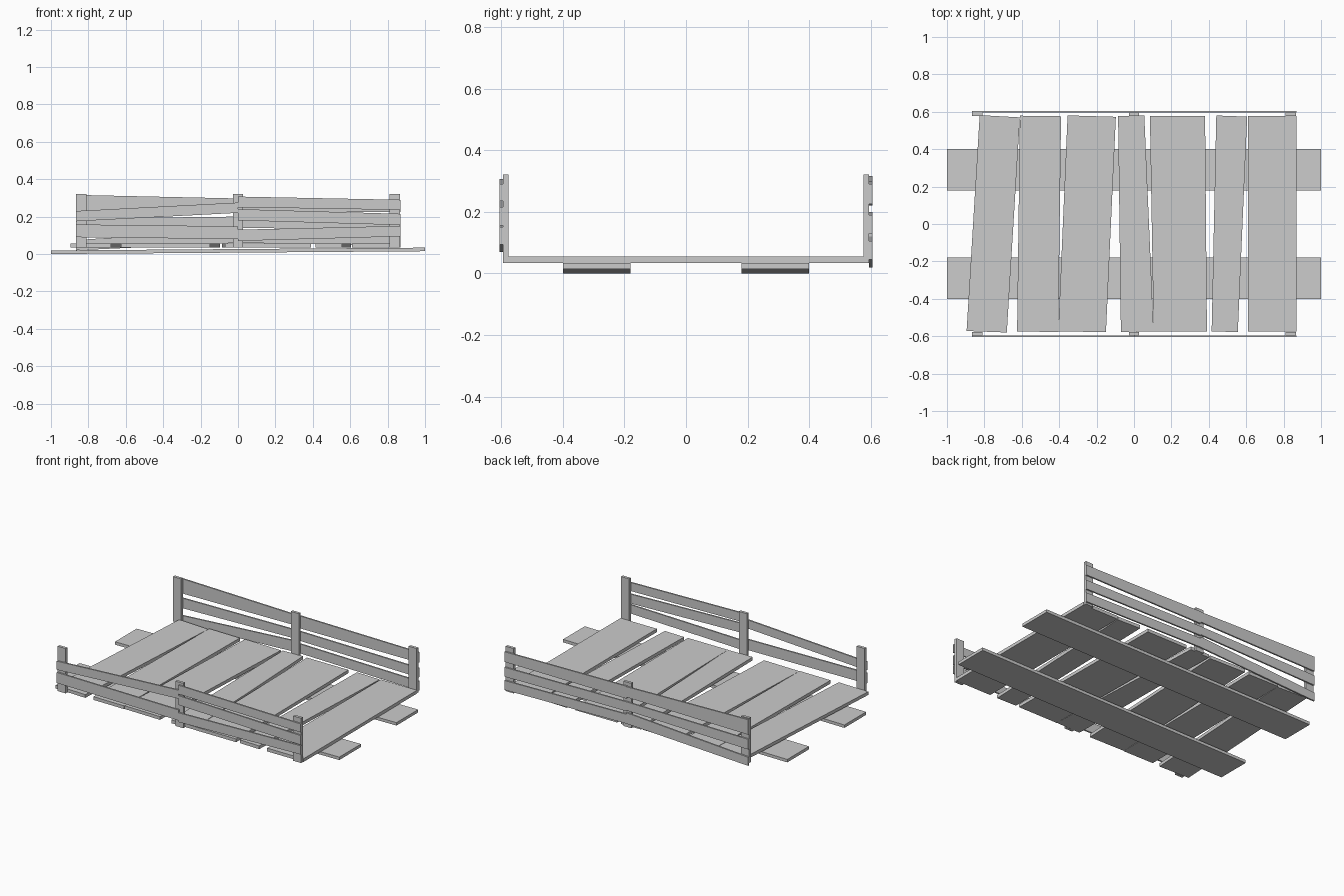
import bpy


def prism(name, quad, axis, lo, hi):
    """Extrude a four-point outline along z (plan outline) or y (elevation outline)."""
    place = (lambda p, d: (p[0], p[1], d)) if axis == 'z' else (lambda p, d: (p[0], d, p[1]))
    verts = [place(p, lo) for p in quad] + [place(p, hi) for p in quad]
    faces = [(3, 2, 1, 0), (4, 5, 6, 7)]
    faces += [(i, (i + 1) % 4, (i + 1) % 4 + 4, i + 4) for i in range(4)]
    if axis == 'y':
        faces = [f[::-1] for f in faces]
    mesh = bpy.data.meshes.new(name)
    mesh.from_pydata(verts, [], faces)
    mesh.update()
    ob = bpy.data.objects.new(name, mesh)
    bpy.context.collection.objects.link(ob)
    return ob


# Two slightly tilted bearers under the deck
for label, y0 in (("front", -0.40), ("back", 0.18)):
    prism(label + "_bearer", [(-1, 0), (1, 0.015), (1, 0.034), (-1, 0.019)], 'y', y0, y0 + 0.22)

# Uneven deck boards: front left, front right, back left, back right x, then end skew
boards = [
    (-0.895, -0.68, -0.825, -0.61, -0.008),
    (-0.625, -0.405, -0.61, -0.39, -0.002),
    (-0.405, -0.15, -0.355, -0.097, -0.005),
    (-0.07, 0.105, -0.085, 0.055, 0.003),
    (0.105, 0.39, 0.085, 0.38, 0.0),
    (0.415, 0.555, 0.44, 0.605, -0.004),
    (0.61, 0.868, 0.61, 0.868, 0.0),
]
for i, (fl, fr, bl, br, s) in enumerate(boards):
    prism(f"deck_board_{i + 1}",
          [(fl, -0.576 - s / 2), (fr, -0.576 + s / 2), (br, 0.578 + s), (bl, 0.578 - s / 2)],
          'z', 0.034, 0.055)

# Railing posts
for label, y0 in (("front", -0.595), ("back", 0.577)):
    for x in (-0.837, 0.0, 0.837):
        a, b = x - 0.028, x + 0.028
        prism(label + "_post", [(a, 0.034), (b, 0.034), (b, 0.322), (a, 0.322)], 'y', y0, y0 + 0.018)

# Crooked rails: bottom and top height at the left end, then at the right end
rails = {
    ("front", -1): [(0.175, 0.23, 0.22, 0.275), (0.09, 0.158, 0.08, 0.148)],
    ("front", 1): [(0.25, 0.307, 0.236, 0.29), (0.18, 0.24, 0.155, 0.215), (0.07, 0.13, 0.094, 0.15)],
    ("back", -1): [(0.22, 0.316, 0.23, 0.297), (0.125, 0.19, 0.145, 0.20), (0.02, 0.075, 0.06, 0.13)],
    ("back", 1): [(0.22, 0.30, 0.225, 0.29), (0.14, 0.20, 0.13, 0.19), (0.06, 0.12, 0.045, 0.105)],
}
for (label, side), group in rails.items():
    x0, x1 = (-0.865, 0.0) if side < 0 else (0.0, 0.868)
    y0 = -0.605 if label == "front" else 0.595
    for l0, l1, r0, r1 in group:
        prism(label + "_rail", [(x0, l0), (x1, r0), (x1, r1), (x0, l1)], 'y', y0, y0 + 0.01)
